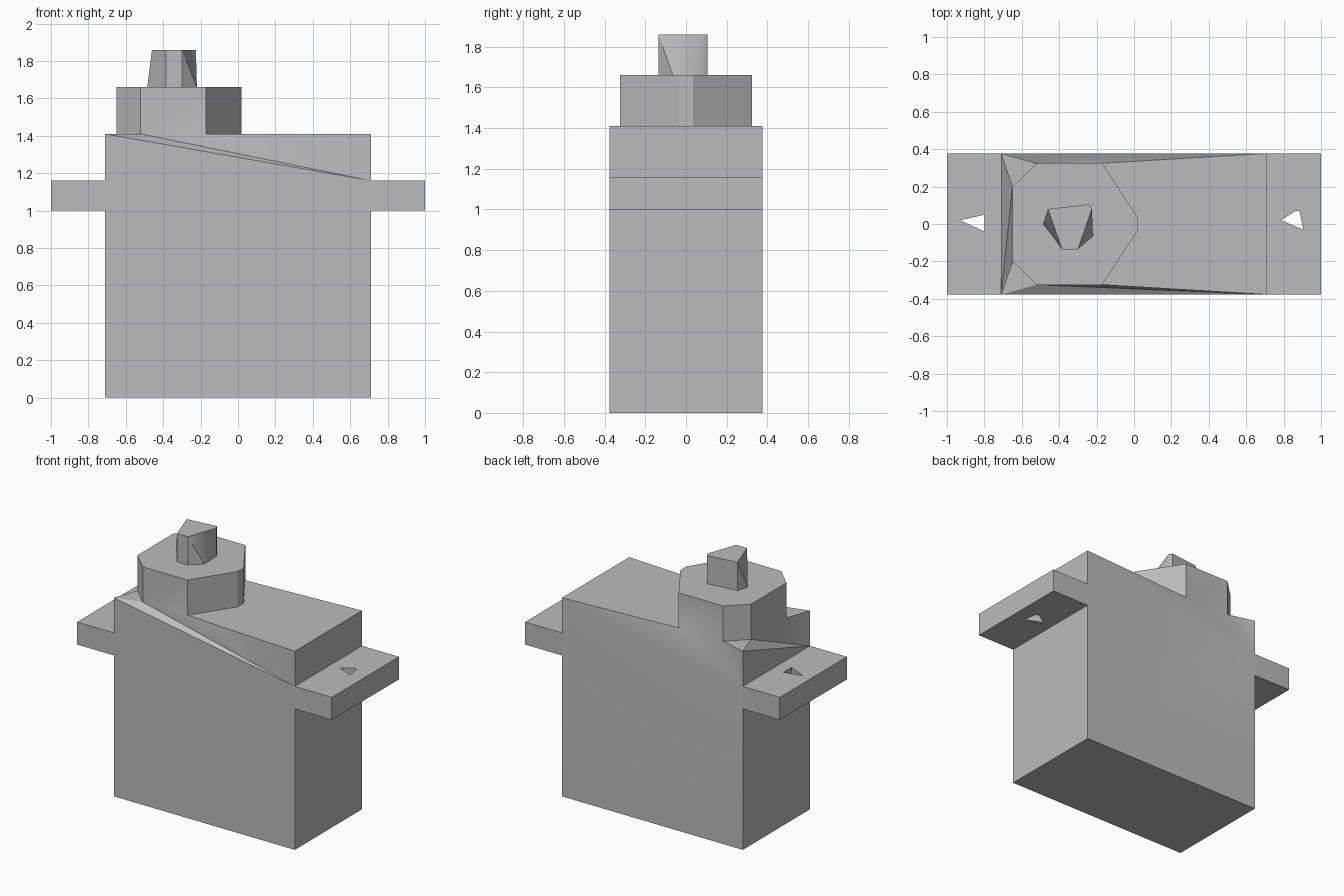
import bpy
import bmesh
import math

cube = bpy.data.objects.get("Cube")
if cube:
    bpy.data.objects.remove(cube, do_unlink=True)

grey = bpy.data.materials.new("matte grey")
grey.use_nodes = True
grey.diffuse_color = (0.5, 0.5, 0.5, 1)
grey.node_tree.nodes["Principled BSDF"].inputs["Base Color"].default_value = grey.diffuse_color

HALF_X, HALF_Y = 0.71, 0.377
EAR_LOW, EAR_TOP, DECK, COLLAR_TOP, SHAFT_TOP = 1.0, 1.16, 1.41, 1.66, 1.86


def finish(name, bm):
    """Turn the bmesh into a grey object with sharp corners kept."""
    bmesh.ops.recalc_face_normals(bm, faces=bm.faces)
    mesh = bpy.data.meshes.new(name)
    bm.to_mesh(mesh)
    bm.free()
    mesh.materials.append(grey)
    obj = bpy.data.objects.new(name, mesh)
    bpy.context.collection.objects.link(obj)
    bpy.ops.object.select_all(action="DESELECT")
    obj.select_set(True)
    bpy.context.view_layer.objects.active = obj
    bpy.ops.object.shade_smooth_by_angle(angle=math.radians(30))
    return obj


def ring(bm, points, z):
    return [bm.verts.new((x, y, z)) for x, y in points]


def fan(bm, apex, chain):
    for a, b in zip(chain, chain[1:]):
        bm.faces.new((apex, a, b))


# Housing: box whose upper corners slope into an eight-sided collar
bm = bmesh.new()
corners = [(-HALF_X, -HALF_Y), (HALF_X, -HALF_Y), (HALF_X, HALF_Y), (-HALF_X, HALF_Y)]
floor = ring(bm, corners, 0)
deck = ring(bm, corners, DECK)
low_fl, low_fr, low_bl = ring(bm, [corners[0], corners[1], corners[3]], EAR_TOP)

half = [(-0.65, -0.2), (-0.52, -0.325), (-0.17, -0.325), (0.02, -0.035)]
outline = half + [(x, -y) for x, y in reversed(half)]
base = ring(bm, outline, DECK)
rim = ring(bm, outline, COLLAR_TOP)

bm.faces.new(floor)
bm.faces.new((floor[0], floor[1], low_fr, deck[0], low_fl))
bm.faces.new((floor[1], floor[2], deck[2], deck[1], low_fr))
bm.faces.new((floor[2], floor[3], low_bl, deck[2]))
bm.faces.new((floor[3], floor[0], low_fl, deck[3], low_bl))
fan(bm, low_fr, [deck[0], base[1], base[2], deck[1]])
fan(bm, low_bl, [deck[2], base[5], base[6], deck[3]])
fan(bm, low_fl, [deck[3], base[7], base[0], deck[0]])
bm.faces.new((deck[0], base[0], base[1]))
bm.faces.new((deck[3], base[6], base[7]))
bm.faces.new((deck[1], deck[2], base[5], base[4], base[3], base[2]))
for i in range(len(base)):
    j = (i + 1) % len(base)
    bm.faces.new((base[i], base[j], rim[j], rim[i]))
bm.faces.new(rim)
finish("housing", bm)


# Mounting ears, each pierced by a small hole
def ear(name, side, hole):
    bm = bmesh.new()
    plate = [(side * HALF_X, -HALF_Y), (side, -HALF_Y), (side, HALF_Y), (side * HALF_X, HALF_Y)]
    edges = []
    for loop in (plate, hole):
        vs = ring(bm, loop, EAR_LOW)
        edges += [bm.edges.new((v, vs[i - 1])) for i, v in enumerate(vs)]
    bmesh.ops.triangle_fill(bm, edges=edges, use_beauty=True)
    grown = bmesh.ops.extrude_face_region(bm, geom=bm.faces[:], use_keep_orig=True)
    top = [g for g in grown["geom"] if isinstance(g, bmesh.types.BMVert)]
    bmesh.ops.translate(bm, verts=top, vec=(0, 0, EAR_TOP - EAR_LOW))
    finish(name, bm)


ear("right_ear", -1, [(-0.93, 0.02), (-0.8, -0.04), (-0.8, 0.05)])
ear("left_ear", 1, [(0.785, 0.02), (0.905, -0.03), (0.885, 0.07), (0.865, 0.07)])

# Output shaft: faceted stub spanning a lower and an upper outline
bm = bmesh.new()
shared = [(-0.46, 0.08), (-0.24, 0.105), (-0.225, 0.08), (-0.3, -0.135), (-0.385, -0.135)]
ring(bm, shared + [(-0.485, 0.0), (-0.22, -0.065)], COLLAR_TOP)
ring(bm, shared, SHAFT_TOP)
bmesh.ops.convex_hull(bm, input=bm.verts[:])
finish("output_shaft", bm)
